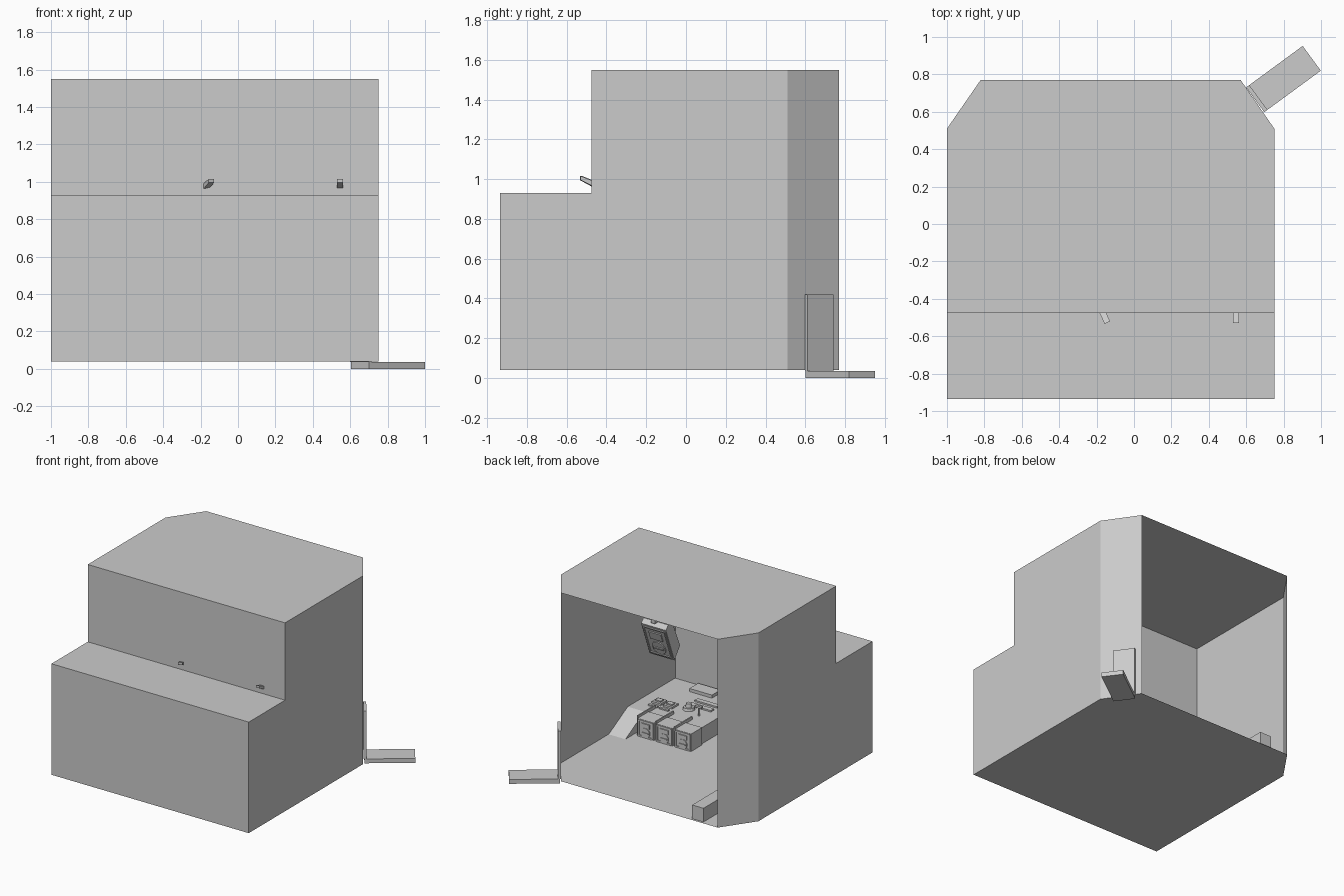
import bpy, bmesh, math
from mathutils import Matrix, Vector

if "Cube" in bpy.data.objects:
    bpy.data.objects.remove(bpy.data.objects["Cube"])

grey = bpy.data.materials.new("plain grey")
grey.diffuse_color = (0.6, 0.6, 0.6, 1)
grey.use_nodes = True
grey.node_tree.nodes["Principled BSDF"].inputs["Base Color"].default_value = grey.diffuse_color


def finish(name, bm, matrix=None):
    bmesh.ops.recalc_face_normals(bm, faces=bm.faces[:])
    me = bpy.data.meshes.new(name)
    bm.to_mesh(me)
    bm.free()
    me.materials.append(grey)
    ob = bpy.data.objects.new(name, me)
    bpy.context.collection.objects.link(ob)
    if matrix:
        ob.matrix_world = matrix
    return ob


def box(name, x0, x1, y0, y1, z0, z1, matrix=None):
    bm = bmesh.new()
    bmesh.ops.create_cube(bm, size=1)
    for v in bm.verts:
        v.co = ((x0 + x1) / 2 + v.co.x * (x1 - x0), (y0 + y1) / 2 + v.co.y * (y1 - y0),
                (z0 + z1) / 2 + v.co.z * (z1 - z0))
    return finish(name, bm, matrix)


def prism(name, profile, x0, x1, matrix=None):
    """Extrude a (y, z) profile along x."""
    bm = bmesh.new()
    f = bm.faces.new([bm.verts.new((x0, y, z)) for y, z in profile])
    r = bmesh.ops.extrude_face_region(bm, geom=[f])
    for v in r["geom"]:
        if isinstance(v, bmesh.types.BMVert):
            v.co.x = x1
    return finish(name, bm, matrix)


def disc(name, x, y, z, r1, r2, depth, matrix=None, facing_back=False):
    bm = bmesh.new()
    rot = Matrix.Rotation(-math.pi / 2, 4, 'X') if facing_back else Matrix()
    bmesh.ops.create_cone(bm, cap_ends=True, segments=16, radius1=r1, radius2=r2, depth=depth,
                          matrix=Matrix.Translation((x, y, z)) @ rot)
    return finish(name, bm, matrix)


# Cabin shell: single-skin walls, stepped front, chamfered rear corners, open back
Z0, ZS, Z1, YF, YS = 0.04, 0.93, 1.55, -0.935, -0.475
rear = [(0.75, 0.51), (0.57, 0.77), (-0.82, 0.77), (-1, 0.51)]
bm = bmesh.new()


def face(*pts):
    bm.faces.new([bm.verts.new(p) for p in pts])


face(*[(x, y, Z0) for x, y in [(-1, YF), (0.75, YF)] + rear])
face(*[(x, y, Z1) for x, y in [(-1, YS), (0.75, YS)] + rear])
for a, b in (((YF, Z0), (YF, ZS)), ((YF, ZS), (YS, ZS)), ((YS, ZS), (YS, Z1))):
    face((-1, *a), (0.75, *a), (0.75, *b), (-1, *b))
for x in (-1, 0.75):
    face(*[(x, y, z) for y, z in ((YF, Z0), (0.51, Z0), (0.51, Z1), (YS, Z1), (YS, ZS), (YF, ZS))])
for (xa, ya), (xb, yb) in (rear[:2], rear[2:]):
    face((xa, ya, Z0), (xb, yb, Z0), (xb, yb, Z1), (xa, ya, Z1))
bmesh.ops.remove_doubles(bm, verts=bm.verts[:], dist=0.001)
finish("cabin_shell", bm)

# Entry step and upright plate on the right rear chamfer
M = Matrix.Translation((0.652, 0.667, 0)) @ Matrix.Rotation(math.atan2(0.22, 0.30), 4, 'Z')
box("entry_step", 0, 0.37, -0.082, 0.082, 0, 0.035, M)
box("entry_plate", -0.005, 0.016, -0.082, 0.082, 0.035, 0.42, M)

# Low block on the floor by the left rear corner
box("floor_block", -0.68, -0.58, 0.3, 0.75, Z0, 0.15)

# Control desk with a sloped end
DT = 0.17
box("desk_body", 0.1, 0.6, -0.93, -0.32, Z0, DT)
prism("desk_slope", [(-0.93, Z0), (-0.09, Z0), (-0.33, DT), (-0.93, DT)], 0.6, 0.748)


def instrument_face(name, w, h, m):
    """Framed panel with screen, dial and slot on the local +y side."""
    t = 0.008
    for s in (-1, 1):
        box(name + "_frame_side", s * w * .43 - .006, s * w * .43 + .006, 0, t, -h * .44, h * .44, m)
        box(name + "_frame_bar", -w * .43, w * .43, 0, t, s * h * .44 - .006, s * h * .44 + .006, m)
    box(name + "_screen", -w * .25, w * .25, 0, t, h * .08, h * .32, m)
    disc(name + "_dial", 0, t / 2, -h * .2, w * .27, w * .27, t, m, True)
    box(name + "_needle", -w * .2, w * .2, 0, t * 1.8, -h * .23, -h * .17, m)


# Three instrument boxes along the back of the desk, with fins between
for i in range(3):
    x = 0.49 - 0.165 * i
    box("instrument_box", x - .072, x + .072, -0.33, -0.19, Z0, 0.18)
    instrument_face("instrument", 0.144, 0.14, Matrix.Translation((x, -0.19, 0.11)))
    box("desk_fin", x + .076, x + .086, -0.42, -0.2, Z0, 0.195)

# Desk-top fittings
box("raised_panel", 0.33, 0.53, -0.91, -0.8, DT, 0.195)
for x in (0.6, 0.5):
    box("desk_pad", x - .04, x + .04, -0.56, -0.48, DT, 0.185)
    box("desk_pad_key", x - .025, x + .025, -0.54, -0.5, 0.185, 0.195)
    box("desk_strip", x - .04, x + .04, -0.45, -0.43, DT, 0.18)
disc("desk_knob_base", 0.36, -0.55, 0.18, 0.045, 0.04, 0.02)
disc("desk_knob", 0.36, -0.55, 0.205, 0.025, 0.02, 0.03)
disc("lever_stem", 0.235, -0.5, 0.205, 0.008, 0.008, 0.07)
box("lever_grip", 0.205, 0.265, -0.51, -0.49, 0.235, 0.25)
for y in (-0.62, -0.7):
    box("desk_switch_row", 0.2, 0.4, y - .02, y + .02, DT, 0.182)

# Two hanging monitors, tilted down, with arms poking through the upper front wall
for side, x, yaw in (("right", 0.545, 0), ("left", -0.155, 25)):
    M = (Matrix.Translation((x, -0.5, 0)) @ Matrix.Rotation(math.radians(yaw), 4, 'Z')
         @ Matrix.Translation((0, 0.08, 0.71)) @ Matrix.Rotation(math.radians(-21), 4, 'X'))
    prism(side + "_monitor_body", [(0, -.15), (0, .15), (-.04, .17), (-.09, .14), (-.10, -.09)],
          -.11, .11, M)
    instrument_face(side + "_monitor", 0.22, 0.29, M)
    A = Matrix.Translation((x, -0.5, 1.0)) @ Matrix.Rotation(math.radians(yaw), 4, 'Z')
    prism(side + "_monitor_arm", [(-.03, -.005), (-.03, .015), (.14, -.05), (.14, -.12), (.09, -.12),
                                  (.05, -.045)], -.016, .016, A)
